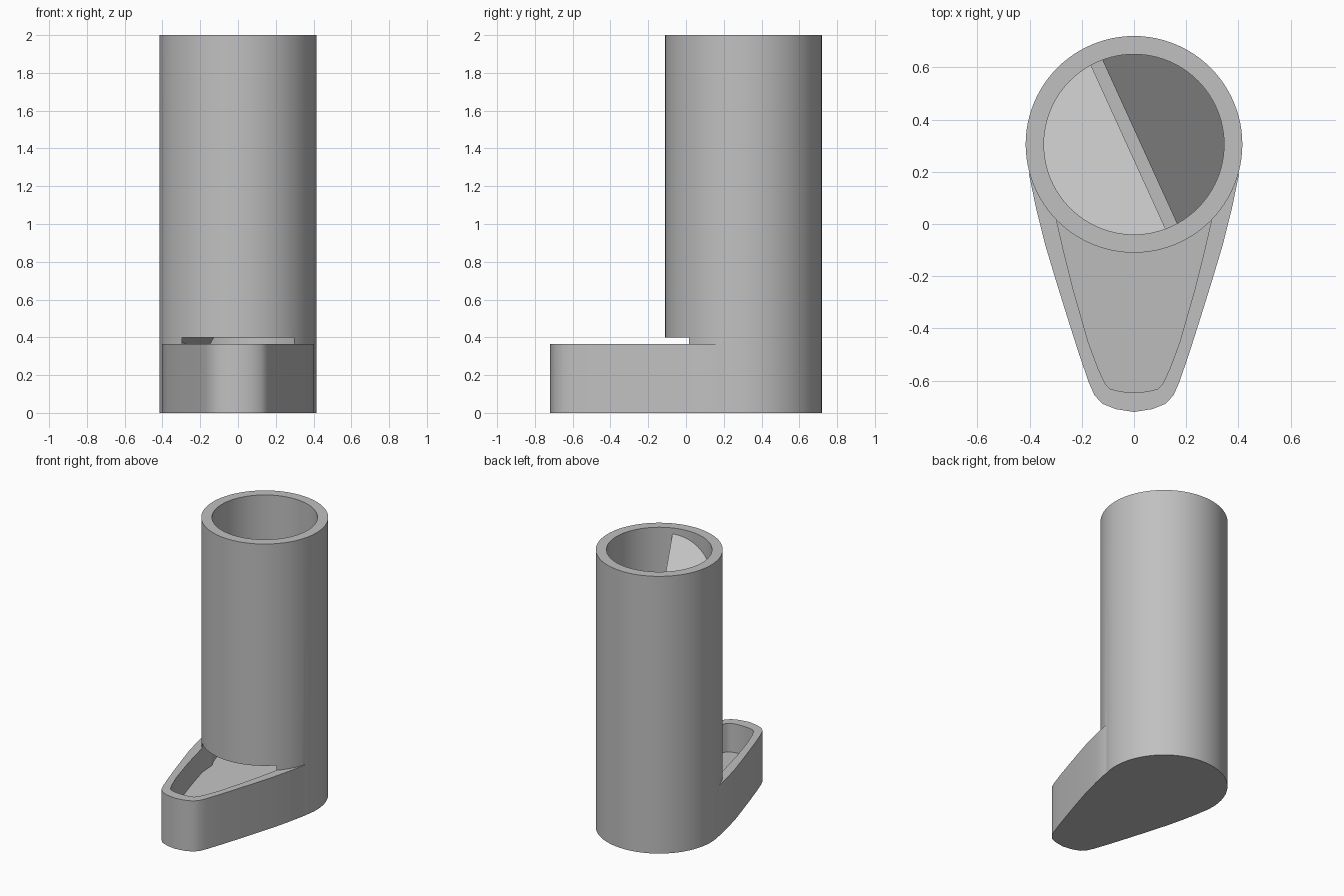
import bpy, bmesh
from math import cos, sin, acos, pi, radians

cube = bpy.data.objects.get("Cube")
if cube:
    bpy.data.objects.remove(cube, do_unlink=True)

CENTRE_Y, OUTER, INNER = 0.305, 0.415, 0.345
TRAY_TOP = 0.365

grey = bpy.data.materials.new("plain grey")
grey.use_nodes = True
colour = (0.53, 0.53, 0.53, 1)
grey.diffuse_color = colour
grey.node_tree.nodes["Principled BSDF"].inputs["Base Color"].default_value = colour


def prism(name, outline, bottom, top):
    """Closed solid over an xy outline; bottom and top are heights z(x, y)."""
    bm = bmesh.new()
    low = [bm.verts.new((x, y, bottom(x, y))) for x, y in outline]
    high = [bm.verts.new((x, y, top(x, y))) for x, y in outline]
    bm.faces.new(low[::-1])
    bm.faces.new(high)
    n = len(outline)
    for i in range(n):
        j = (i + 1) % n
        bm.faces.new((low[i], low[j], high[j], high[i]))
    bmesh.ops.recalc_face_normals(bm, faces=bm.faces)
    mesh = bpy.data.meshes.new(name)
    bm.to_mesh(mesh)
    bm.free()
    mesh.materials.append(grey)
    ob = bpy.data.objects.new(name, mesh)
    bpy.context.collection.objects.link(ob)
    return ob


def level(z):
    return lambda x, y: z


def floor(x, y):
    return 0.19 + 0.05 * y


def circle(r, n=96):
    return [(r * cos(2 * pi * i / n), CENTRE_Y + r * sin(2 * pi * i / n)) for i in range(n)]


def mirrored(half):
    return half + [(-x, y) for x, y in reversed(half) if x > 0]


def activate(ob):
    bpy.ops.object.select_all(action='DESELECT')
    ob.select_set(True)
    bpy.context.view_layer.objects.active = ob


def combine(body, tool, operation):
    tool.hide_render = True
    mod = body.modifiers.new(operation.lower(), 'BOOLEAN')
    mod.operation, mod.object, mod.solver = operation, tool, 'EXACT'
    activate(body)
    bpy.ops.object.modifier_apply(modifier=mod.name)
    bpy.data.objects.remove(tool, do_unlink=True)


# Outer shell: round tower joined to the tapering tray
body = prism("tower_and_tray", circle(OUTER), level(0), level(2))
tray = mirrored([(0.38, 0.3), (0.402, 0.19), (0.375, 0.06), (0.34, -0.08), (0.298, -0.22),
                 (0.253, -0.365), (0.21, -0.5), (0.172, -0.61), (0.152, -0.655),
                 (0.122, -0.688), (0.07, -0.709), (0, -0.72)])
combine(body, prism("tray_block", tray, level(0), level(TRAY_TOP)), 'UNION')

# Hollow tower bore and tray pocket, both down to the sloping floor
combine(body, prism("bore", circle(INNER), floor, level(2.2)), 'DIFFERENCE')
pocket = mirrored([(0.298, 0.2), (0.298, 0.02), (0.268, -0.11), (0.233, -0.25), (0.176, -0.45),
                   (0.135, -0.56), (0.108, -0.615), (0.09, -0.632), (0.05, -0.642), (0, -0.645)])
combine(body, prism("pocket", pocket, floor, level(0.4)), 'DIFFERENCE')

# Pointed doorway through the front of the tower
doorway = prism("doorway", [(-0.3, -0.2), (0, -0.2), (0.3, -0.2), (0.3, 0.2), (0, 0.2), (-0.3, 0.2)],
                level(TRAY_TOP + 0.002), lambda x, y: 0.81 - 1.13 * abs(x))
combine(body, doorway, 'DIFFERENCE')
activate(body)
bpy.ops.object.shade_smooth_by_angle(angle=radians(30))


def baffle(name, angle, mid, slope=0.7, thick=0.05):
    """Half disc that slopes along its straight edge, facing outward at angle."""
    r = INNER + 0.01
    gap = 0.024
    ax, ay = cos(angle), sin(angle)
    span = acos(gap / r)
    outline = []
    for i in range(41):
        t = span * (i / 20 - 1)
        a, b = r * cos(t), r * sin(t)
        outline.append((a * ax + b * ay, CENTRE_Y + a * ay - b * ax))

    def surface(x, y):
        return mid - slope * (x * ay - (y - CENTRE_Y) * ax)

    ob = prism(name, outline, lambda x, y: surface(x, y) - thick, surface)
    activate(ob)
    bpy.ops.object.shade_smooth_by_angle(angle=radians(30))


# Zigzag of sloping baffles inside the tower
for i, name in enumerate(("upper_baffle", "middle_baffle", "lower_baffle")):
    baffle(name, radians(204.5 - 180 * (i % 2)), 1.716 - 0.545 * i)
